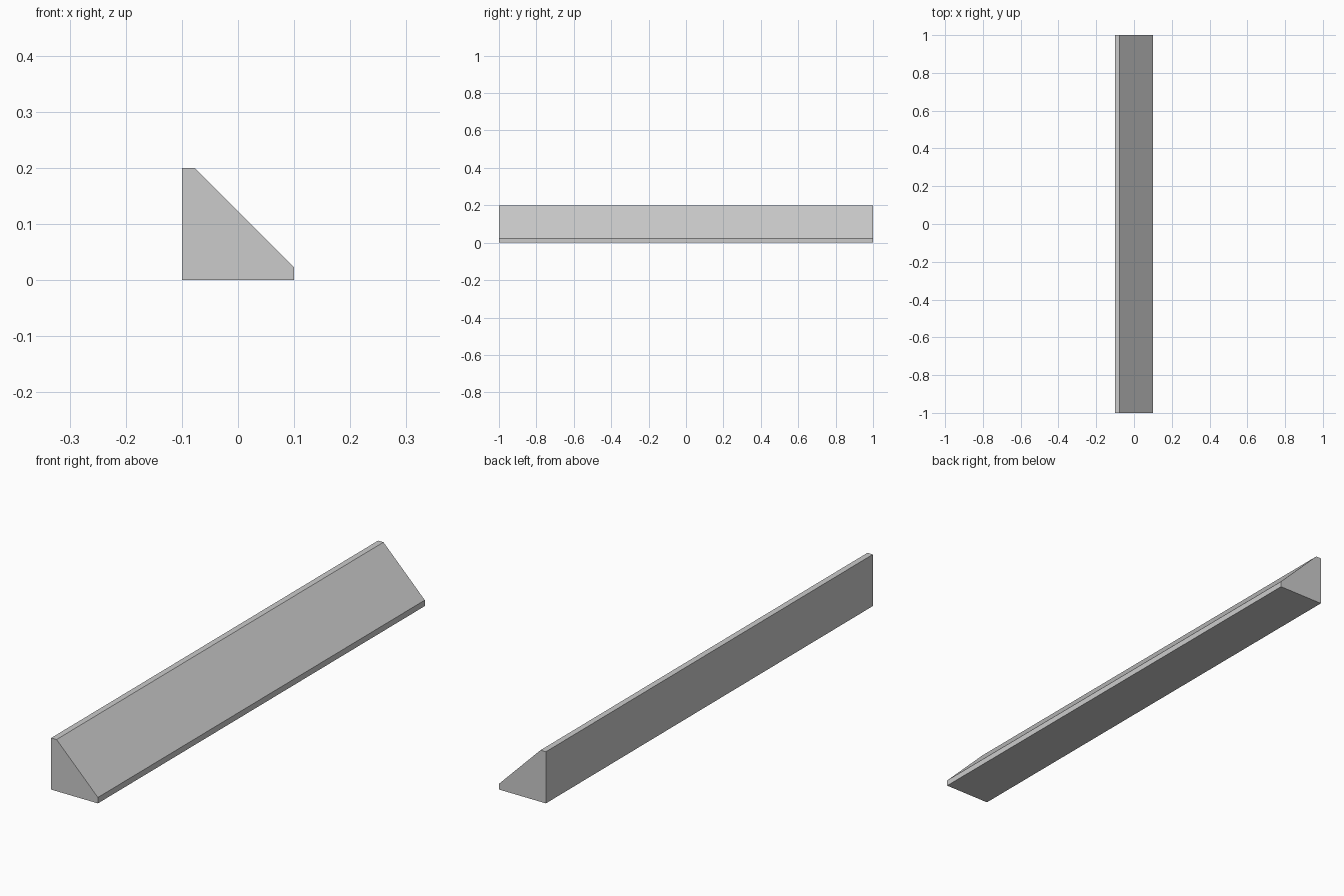
import bpy
import bmesh

if "Cube" in bpy.data.objects:
    bpy.data.objects.remove(bpy.data.objects["Cube"])

# Cross-section of the corner strip: right angle with blunted tips (x, z)
profile = [(-0.1, 0), (0.1, 0), (0.1, 0.023), (-0.077, 0.2), (-0.1, 0.2)]

# Extrude the section along y
bm = bmesh.new()
end = bm.faces.new([bm.verts.new((x, -1, z)) for x, z in profile])
ext = bmesh.ops.extrude_face_region(bm, geom=[end])
moved = [g for g in ext["geom"] if isinstance(g, bmesh.types.BMVert)]
bmesh.ops.translate(bm, verts=moved, vec=(0, 2, 0))
bmesh.ops.recalc_face_normals(bm, faces=bm.faces)

mesh = bpy.data.meshes.new("corner_strip")
bm.to_mesh(mesh)
bm.free()
bpy.context.collection.objects.link(bpy.data.objects.new("corner_strip", mesh))
